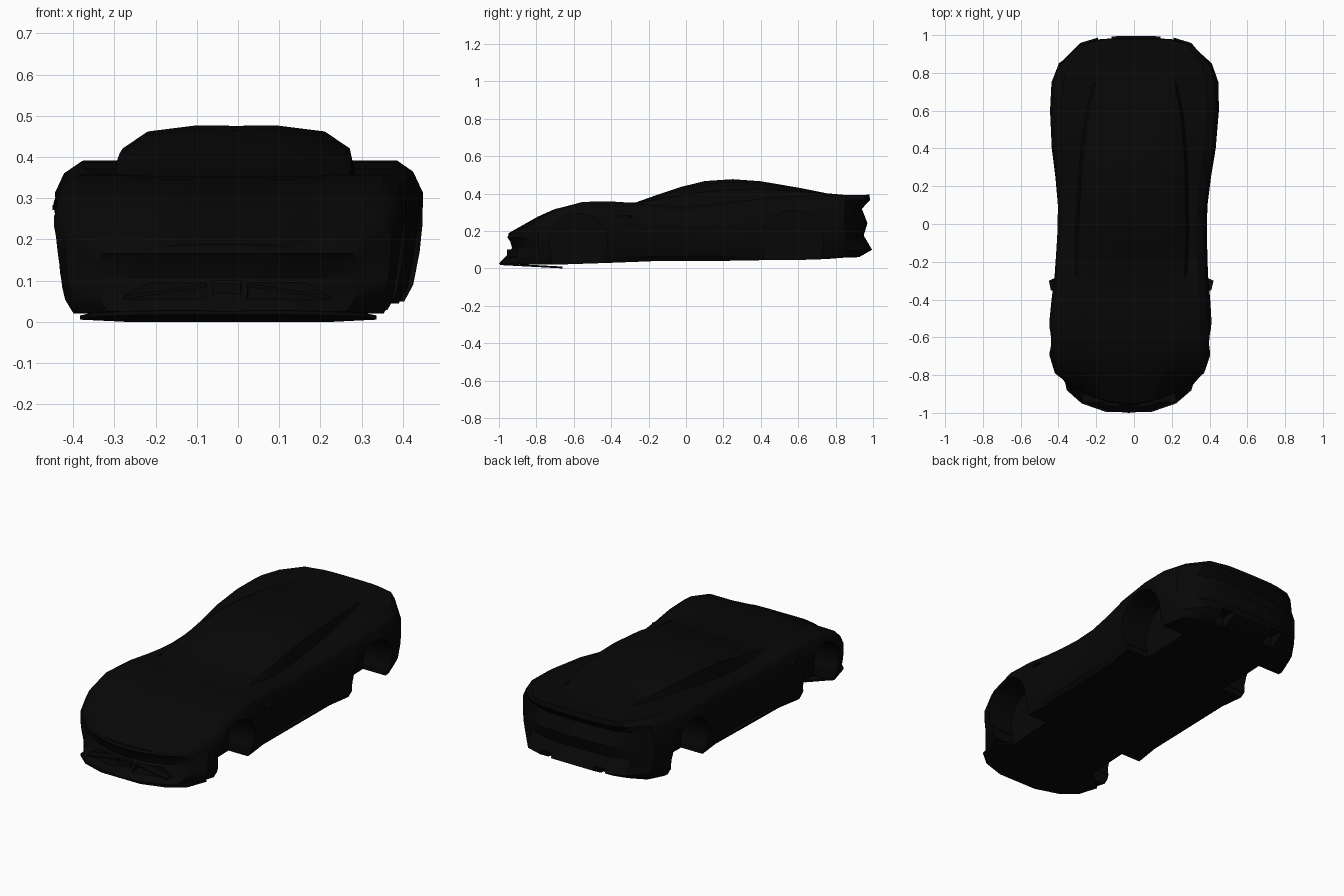
import bpy, bmesh, math
from mathutils import Matrix, Vector

if "Cube" in bpy.data.objects:
    bpy.data.objects.remove(bpy.data.objects["Cube"])

paint = bpy.data.materials.new("black paint")
paint.diffuse_color = (0.0022, 0.0022, 0.0022, 1)
paint.use_nodes = True
paint.node_tree.nodes["Principled BSDF"].inputs["Base Color"].default_value = paint.diffuse_color


def make(name, bm):
    bmesh.ops.remove_doubles(bm, verts=bm.verts, dist=0.0004)
    bmesh.ops.recalc_face_normals(bm, faces=bm.faces)
    me = bpy.data.meshes.new(name)
    bm.to_mesh(me)
    bm.free()
    ob = bpy.data.objects.new(name, me)
    bpy.context.collection.objects.link(ob)
    me.materials.append(paint)
    return ob


def box(bm, x0, x1, y0, y1, z0, z1, rot=0):
    c = Vector(((x0 + x1) / 2, (y0 + y1) / 2, (z0 + z1) / 2))
    m = Matrix.Translation(c) @ Matrix.Rotation(rot, 4, 'Y') @ Matrix.Diagonal((x1 - x0, y1 - y0, z1 - z0, 1))
    bmesh.ops.create_cube(bm, size=1, matrix=m)


def prism(bm, pts, axis_map):
    # closed solid between two copies of a profile
    rings = [[bm.verts.new(axis_map(a, b, k)) for a, b in pts] for k in (0, 1)]
    n = len(pts)
    bm.faces.new(rings[0])
    bm.faces.new(rings[1][::-1])
    for i in range(n):
        j = (i + 1) % n
        bm.faces.new((rings[0][i], rings[0][j], rings[1][j], rings[1][i]))


# body sections: y, half width, floor, shoulder, cabin half width, top
FRONT = (-0.91, 0.32, 0.025, 0.178, 0.15, 0.188)
REAR = (0.94, 0.31, 0.06, 0.392, 0.18, 0.394)
STATIONS = [
    (-0.79, 0.395, 0.020, 0.262, 0.20, 0.278),
    (-0.70, 0.424, 0.020, 0.315, 0.22, 0.318),
    (-0.55, 0.432, 0.025, 0.356, 0.24, 0.346),
    (-0.40, 0.420, 0.030, 0.358, 0.27, 0.354),
    (-0.27, 0.406, 0.035, 0.347, 0.295, 0.352),
    (-0.15, 0.400, 0.040, 0.337, 0.30, 0.395),
    (-0.03, 0.395, 0.045, 0.333, 0.30, 0.435),
    (0.10, 0.396, 0.045, 0.338, 0.295, 0.467),
    (0.25, 0.412, 0.045, 0.353, 0.29, 0.477),
    (0.40, 0.434, 0.045, 0.373, 0.28, 0.466),
    (0.60, 0.447, 0.045, 0.388, 0.255, 0.432),
    (0.75, 0.442, 0.050, 0.392, 0.22, 0.402),
    (0.85, 0.405, 0.058, 0.392, 0.20, 0.393),
]
SIDE = [(0.90, 0), (0.95, .12), (0.985, .35), (1, .55), (1, .78), (0.95, .92), (0.86, 1)]
CABIN = [(1, 0), (0.95, .55), (0.74, .88), (0.33, 1), (0, .99)]
NOSE_Y = [-1.0, -0.985, -0.95, -0.93, -0.94, -0.955, -0.95]
TAIL_Y = [0.925, 0.995, 0.95, 0.97, 0.94, 0.985, 0.98]
US = (-1, -0.67, -0.33, 0, 0.33, 0.67, 1)


def rows(st):
    y, w, lo, sh, cb, top = st
    return ([(w * a, lo + (sh - lo) * t) for a, t in SIDE] +
            [(cb * a, sh + (top - sh) * t) for a, t in CABIN])


def end_point(st, i, u):
    # nose and tail faces fold in and out by row and bow forward in plan
    x, z = rows(st)[i]
    bow = (x * u / st[1]) ** 2
    if st is FRONT:
        y = NOSE_Y[min(i, 6)] + 0.105 * bow
    else:
        y = TAIL_Y[min(i, 6)] - 0.045 * bow * bow
    return (x * u, y, z)


def ring(st):
    r = rows(st)
    end = st is FRONT or st is REAR
    P = (lambda i, u: end_point(st, i, u)) if end else (lambda i, u: (r[i][0] * u, st[0], r[i][1]))
    n = len(r)
    return ([P(0, u) for u in US[:-1]] + [P(i, 1) for i in range(n)] +
            [P(i, -1) for i in range(n - 2, 0, -1)])


bm = bmesh.new()
rings = [[bm.verts.new(p) for p in ring(s)] for s in [FRONT] + STATIONS + [REAR]]
for a, b in zip(rings, rings[1:]):
    for i in range(len(a)):
        j = (i + 1) % len(a)
        bm.faces.new((a[i], a[j], b[j], b[i]))
for st in (FRONT, REAR):
    n = len(rows(st))
    grid = [[bm.verts.new(end_point(st, i, u)) for u in US] for i in range(n)]
    for i in range(n - 1):
        for j in range(len(US) - 1):
            bm.faces.new((grid[i][j], grid[i][j + 1], grid[i + 1][j + 1], grid[i + 1][j]))
body = make("car_body", bm)

# wheel wells, nose intakes and tail notches cut from the body
bm = bmesh.new()
for s in (-1, 1):
    for y, z, r in ((-0.575, 0.14, 0.155), (0.57, 0.145, 0.165)):
        m = Matrix.Translation((s * 0.43, y, z)) @ Matrix.Rotation(math.pi / 2, 4, 'Y')
        bmesh.ops.create_cone(bm, cap_ends=True, segments=28, radius1=r, radius2=r, depth=0.34, matrix=m)
        box(bm, s * 0.43 - 0.17, s * 0.43 + 0.17, y - r * 0.93, y + r * 0.93, -0.1, 0.08)
    xs = sorted((s * 0.05, s * 0.25))
    box(bm, xs[0], xs[1], -1.1, -0.90, 0.055, 0.095)
    xs = sorted((s * 0.13, s * 0.20))
    box(bm, xs[0], xs[1], 0.90, 1.1, -0.1, 0.12)
cutter = make("cutter", bm)
cutter.hide_render = True
mod = body.modifiers.new("cut", 'BOOLEAN')
mod.object = cutter
mod.operation = 'DIFFERENCE'
mod.solver = 'EXACT'
mod.use_self = True
bpy.context.view_layer.objects.active = body
bpy.ops.object.modifier_apply(modifier="cut")
bpy.data.objects.remove(cutter)

# thin tilted splitter under the nose
bm = bmesh.new()
half = [(0.12, -0.995), (0.25, -0.95), (0.33, -0.88), (0.36, -0.76), (0.25, -0.66)]
pts = half + [(-x, y) for x, y in half[::-1]]
prism(bm, pts, lambda a, b, k: (a, b, 0.018 * (-0.66 - b) / 0.335 + 0.010 * k))
parts = [body, make("front_splitter", bm)]

# side skirts
bm = bmesh.new()
for s in (-1, 1):
    prism(bm, [(0.30, 0.037), (0.370, 0.037), (0.388, 0.06), (0.30, 0.07)],
          lambda a, b, k: (s * a, -0.40 + 0.79 * k, b + 0.005 * k))
parts.append(make("side_skirts", bm))

# small fins behind the front arches
bm = bmesh.new()
for s in (-1, 1):
    prism(bm, [(0.39, -0.36), (0.425, -0.35), (0.436, -0.30), (0.39, -0.28)],
          lambda a, b, k: (s * a, b, 0.272 + 0.012 * k))
parts.append(make("side_fins", bm))

# nose: centre post and slanted blades
bm = bmesh.new()
box(bm, -0.035, 0.035, -0.958, -0.90, 0.025, 0.10)
for s in (-1, 1):
    c = s * 0.15
    box(bm, c - 0.10, c + 0.10, -0.945, -0.90, 0.070, 0.078, s * 0.15)
parts.append(make("nose_blades", bm))

# slight yaw of the whole car, then smooth shading
for ob in parts:
    for v in ob.data.vertices:
        v.co.x += 0.019 * v.co.y - 0.009
    bpy.ops.object.select_all(action='DESELECT')
    ob.select_set(True)
    bpy.context.view_layer.objects.active = ob
    bpy.ops.object.shade_smooth_by_angle(angle=math.radians(30))
